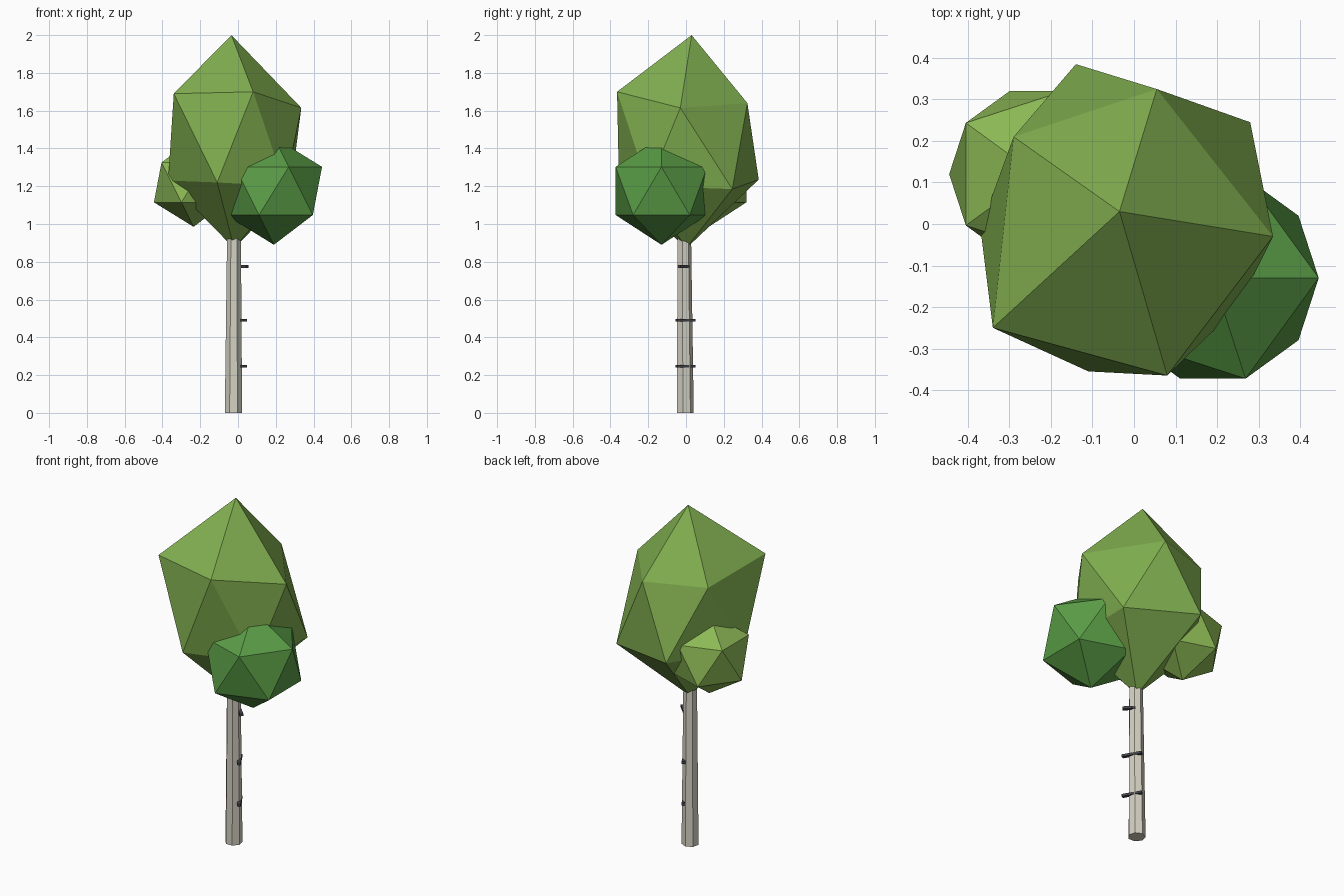
import bpy, bmesh, math
from mathutils import Vector, Matrix

if "Cube" in bpy.data.objects:
    bpy.data.objects.remove(bpy.data.objects["Cube"])


def material(name, r, g, b):
    m = bpy.data.materials.new(name)
    m.diffuse_color = (r, g, b, 1)
    m.use_nodes = True
    m.node_tree.nodes["Principled BSDF"].inputs["Base Color"].default_value = m.diffuse_color
    return m


def finish(name, bm, mat):
    bm.normal_update()
    me = bpy.data.meshes.new(name)
    bm.to_mesh(me)
    bm.free()
    me.materials.append(mat)
    ob = bpy.data.objects.new(name, me)
    bpy.context.collection.objects.link(ob)
    return ob


def leaf_ball(name, center, scale, mat, targets=()):
    """Icosahedron; each vertex snaps to its nearest target, if any."""
    bm = bmesh.new()
    bmesh.ops.create_icosphere(bm, subdivisions=1, radius=1)
    for v in bm.verts:
        p = Vector(center) + v.co * Vector(scale)
        v.co = min((Vector(t) for t in targets), key=lambda t: (t - p).length, default=p)
    return finish(name, bm, mat)


def bark_mark(name, center, length, angle, mat):
    bm = bmesh.new()
    bmesh.ops.create_cube(bm, size=1, matrix=Matrix.Translation(center)
                          @ Matrix.Rotation(math.radians(angle), 4, 'Z')
                          @ Matrix.Diagonal((length, 0.02, 0.014, 1)))
    return finish(name, bm, mat)


bark = material("pale_bark", 0.66, 0.64, 0.54)
dark = material("dark_bark", 0.06, 0.06, 0.075)
leaf = material("leaf_green", 0.22, 0.43, 0.08)
leaf_light = material("leaf_light", 0.26, 0.48, 0.09)
leaf_dark = material("leaf_dark", 0.10, 0.33, 0.06)

# Seven-sided tapered trunk, leaning very slightly
bm = bmesh.new()
bmesh.ops.create_cone(bm, cap_ends=True, segments=7, radius1=0.047, radius2=0.037,
                      depth=1.0, matrix=Matrix.Translation((-0.024, -0.006, 0.5)))
for v in bm.verts:
    v.co.x += 0.003 * v.co.z
    v.co.y -= 0.005 * v.co.z
finish("trunk", bm, bark)

# Dark bark marks
bark_mark("bark_mark_low", (0.012, -0.002, 0.247), 0.11, -60, dark)
bark_mark("bark_mark_middle", (0.012, -0.002, 0.49), 0.11, -60, dark)
bark_mark("bark_mark_high", (0.024, -0.012, 0.775), 0.07, -45, dark)

# Main crown: uneven icosahedron
crown_points = [
    (-0.035, 0.03, 2.0),
    (0.335, -0.03, 1.615), (0.08, -0.365, 1.70), (-0.34, -0.25, 1.69),
    (-0.29, 0.21, 1.65), (0.055, 0.325, 1.64),
    (0.28, 0.245, 1.185), (0.25, -0.20, 1.20), (-0.11, -0.355, 1.22),
    (-0.37, -0.01, 1.23), (-0.14, 0.385, 1.235),
    (-0.02, 0.0, 0.87)]
leaf_ball("crown", (-0.02, 0, 1.44), (0.4, 0.4, 0.56), leaf, crown_points)

# Side clumps
leaf_ball("right_clump", (0.19, -0.13, 1.175), (0.285, 0.285, 0.285), leaf_dark)
leaf_ball("left_clump", (-0.235, 0.12, 1.22), (0.235, 0.235, 0.235), leaf_light)
